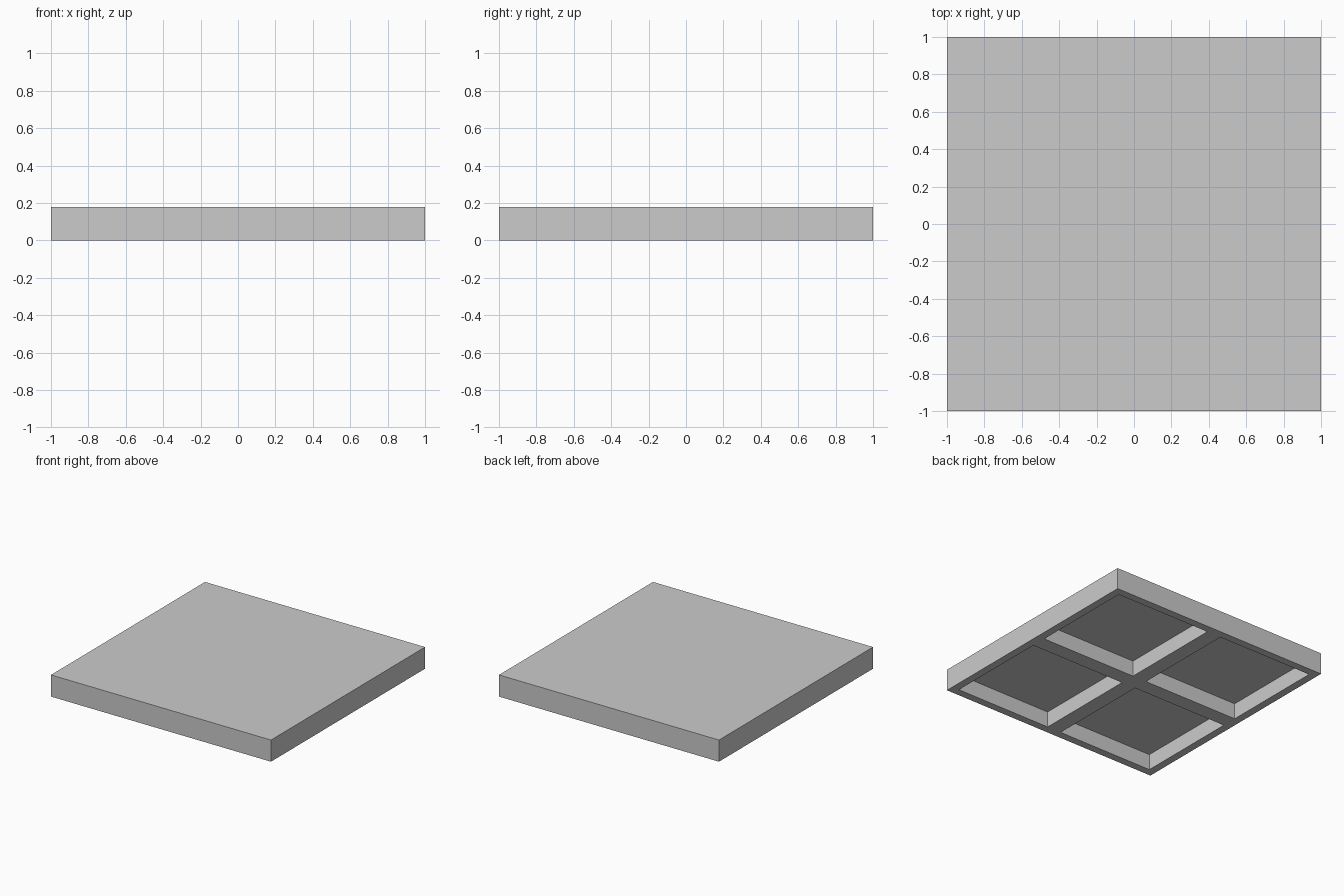
import bpy
import bmesh

cube = bpy.data.objects.get("Cube")
if cube:
    bpy.data.objects.remove(cube, do_unlink=True)

HEIGHT = 0.178
DEPTH = 0.13          # pocket depth from the underside
RIB = 0.064           # rim width and half the cross rib width

# Single grey
grey = bpy.data.materials.new("plain_grey")
grey.use_nodes = True
colour = (0.6, 0.6, 0.6, 1)
grey.diffuse_color = colour
grey.node_tree.nodes["Principled BSDF"].inputs["Base Color"].default_value = colour

# Square slab with its underside divided into a rim, a cross rib and four pockets
bm = bmesh.new()
bmesh.ops.create_cube(bm, size=1)
for v in bm.verts:
    v.co = (v.co.x * 2, v.co.y * 2, (v.co.z + 0.5) * HEIGHT)

underside = [f for f in bm.faces if f.normal.z < -0.5]
bmesh.ops.delete(bm, geom=underside, context='FACES_ONLY')

stops = (-1, RIB - 1, -RIB, RIB, 1 - RIB, 1)
grid = [[bm.verts.new((x, y, 0)) for y in stops] for x in stops]
pockets = []
for i in range(5):
    for j in range(5):
        face = bm.faces.new((grid[i][j], grid[i][j + 1], grid[i + 1][j + 1], grid[i + 1][j]))
        if i % 2 and j % 2:
            pockets.append(face)

# Push the pockets up into the slab
floors = bmesh.ops.extrude_discrete_faces(bm, faces=pockets)["faces"]
for face in floors:
    bmesh.ops.translate(bm, verts=face.verts, vec=(0, 0, DEPTH))

# Join the underside to the walls and merge the flat faces
bmesh.ops.remove_doubles(bm, verts=bm.verts, dist=0.0001)
bmesh.ops.recalc_face_normals(bm, faces=bm.faces)

mesh = bpy.data.meshes.new("tile")
bm.to_mesh(mesh)
bm.free()
mesh.materials.append(grey)
tile = bpy.data.objects.new("tile", mesh)
bpy.context.collection.objects.link(tile)
